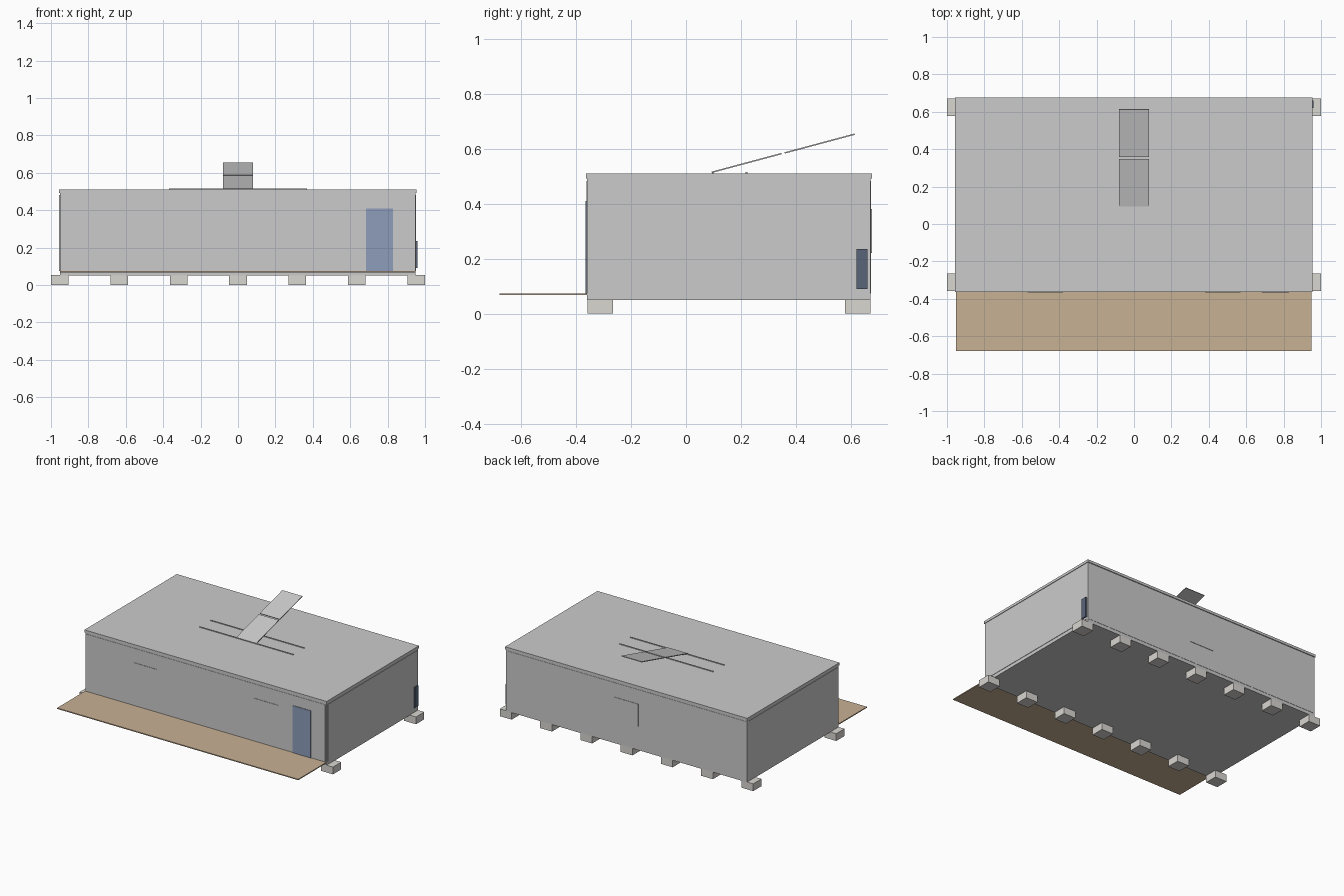
import bpy
import math

if "Cube" in bpy.data.objects:
    bpy.data.objects.remove(bpy.data.objects["Cube"])


def material(name, rgb):
    m = bpy.data.materials.new(name)
    m.diffuse_color = (*rgb, 1)
    m.use_nodes = True
    m.node_tree.nodes["Principled BSDF"].inputs["Base Color"].default_value = m.diffuse_color
    return m


WOOD = material("deck_wood", (0.58, 0.44, 0.30))
BLUE = material("door_blue", (0.27, 0.34, 0.50))
DARK = material("cabinet_slate", (0.10, 0.13, 0.19))
STONE = material("footing_concrete", (0.70, 0.68, 0.64))


def box(name, x, y, z, mat=None):
    """Box given by its (min, max) range on each axis."""
    centre = [(a + b) / 2 for a, b in (x, y, z)]
    bpy.ops.mesh.primitive_cube_add(size=1, location=centre)
    ob = bpy.context.object
    ob.name = name
    ob.scale = [b - a for a, b in (x, y, z)]
    bpy.ops.object.transform_apply(location=False, rotation=False, scale=True)
    if mat:
        ob.data.materials.append(mat)
    return ob


X0, X1 = -0.953, 0.95      # cabin extents
Y0, Y1 = -0.36, 0.671

# Two rows of seven footings
for i in range(7):
    cx = -0.953 + i * 0.953 / 3
    for row, ya in (("front", Y0 + 0.002), ("back", 0.578)):
        box(f"{row}_footing", (cx - 0.047, cx + 0.047), (ya, ya + 0.093), (0, 0.052), STONE)

# Floor and roof slabs
box("floor_slab", (X0, X1), (Y0, Y1), (0.05, 0.075))
box("roof_slab", (X0 - 0.004, X1 + 0.004), (Y0 - 0.004, Y1 + 0.006), (0.492, 0.51))

# Frame: corner posts and top beams
for xa in (X0, X1 - 0.022):
    for ya in (Y0, Y1 - 0.022):
        box("corner_post", (xa, xa + 0.022), (ya, ya + 0.022), (0.07, 0.495))
    box("side_beam", (xa, xa + 0.022), (Y0 + 0.02, Y1 - 0.02), (0.48, 0.494))
for ya in (Y0, Y1 - 0.022):
    box("long_beam", (X0 + 0.02, X1 - 0.02), (ya, ya + 0.022), (0.48, 0.494))

# Wall panels standing slightly proud of the frame
box("front_wall", (X0 + 0.008, X1 - 0.008), (Y0 - 0.002, Y0 + 0.014), (0.074, 0.482))
box("back_wall", (X0 + 0.008, X1 - 0.008), (Y1 - 0.014, Y1 + 0.002), (0.074, 0.482))
box("left_wall", (X0 - 0.003, X0 + 0.014), (Y0 + 0.012, Y1 - 0.012), (0.074, 0.482))
box("right_wall", (X1 - 0.014, X1 + 0.003), (Y0 + 0.012, Y1 - 0.012), (0.074, 0.482))

# Windows: two in front, one at the back
for cx in (-0.475, 0.475):
    box("front_window", (cx - 0.095, cx + 0.095), (Y0 - 0.005, Y0), (0.22, 0.38))
box("back_window", (-0.095, 0.095), (Y1, Y1 + 0.005), (0.22, 0.38))

# Door, service cabinet and front deck
box("door", (0.685, 0.83), (Y0 - 0.006, Y0), (0.074, 0.41), BLUE)
box("service_cabinet", (X1, 0.961), (0.62, 0.66), (0.09, 0.235), DARK)
box("deck", (X0, X1), (-0.678, Y0), (0.067, 0.074), WOOD)

# Mounting rails and two tilted panels on the roof
for cy in (0.097, 0.22):
    box("panel_rail", (-0.37, 0.37), (cy - 0.003, cy + 0.003), (0.508, 0.515))
tilt = math.radians(15)
for cy, cz in ((0.2205, 0.548), (0.486, 0.6185)):
    panel = box("solar_panel", (-0.079, 0.079), (cy - 0.1315, cy + 0.1315),
                (cz - 0.0025, cz + 0.0025))
    panel.rotation_euler.x = tilt
